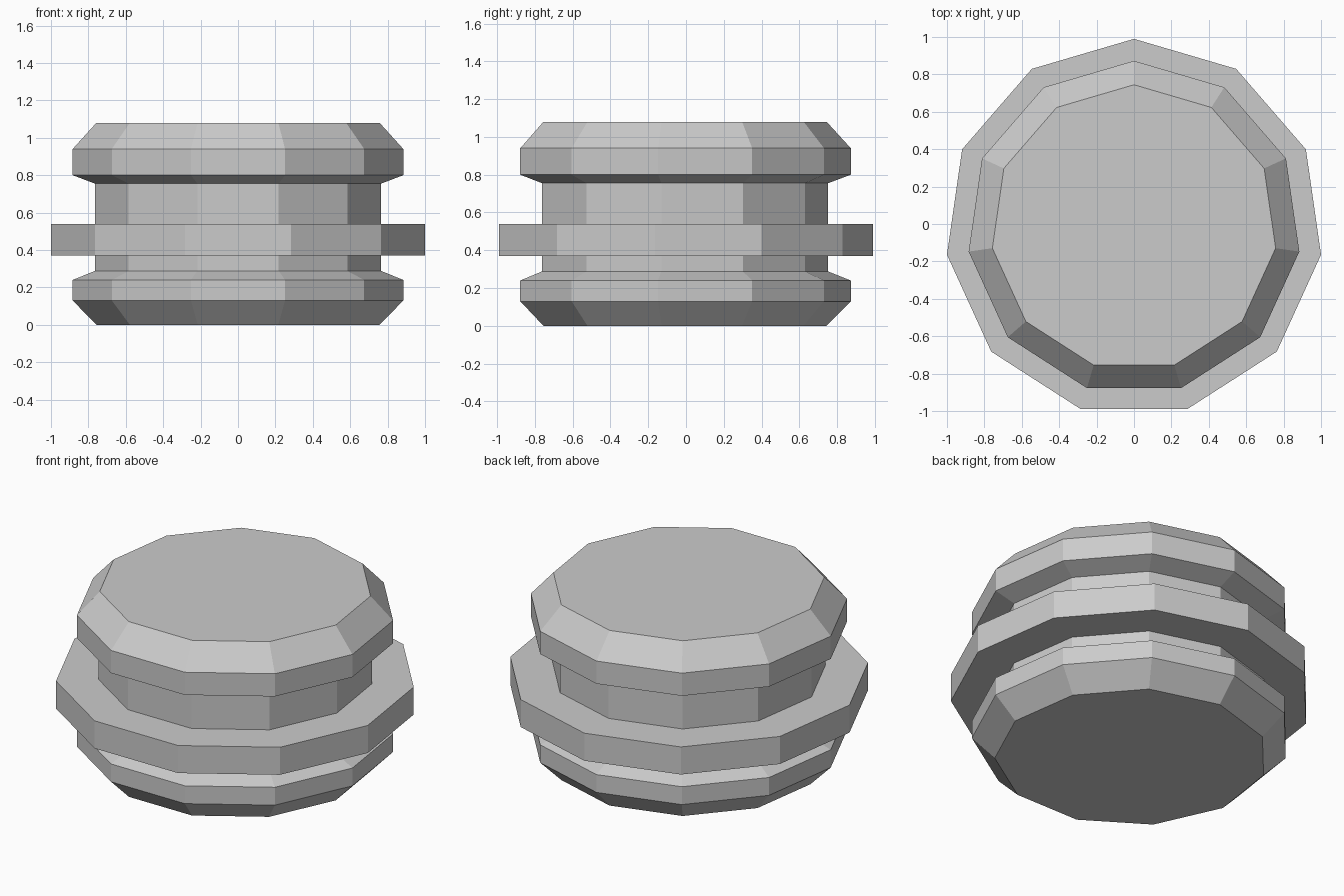
import bpy, bmesh, math

if "Cube" in bpy.data.objects:
    bpy.data.objects.remove(bpy.data.objects["Cube"])

SIDES = 11
Y_SHIFT = -0.0205  # centres the odd-sided outline on y = 0

# Radius and height, from the base up to the top
PROFILE = [
    (0.765, 0.0), (0.893, 0.13), (0.893, 0.24),      # lower rim
    (0.773, 0.288), (0.773, 0.37),                   # lower neck
    (1.0103, 0.37), (1.0103, 0.54),                  # wide flange
    (0.773, 0.54), (0.773, 0.755),                   # upper neck
    (0.893, 0.80), (0.893, 0.94), (0.765, 1.08),     # upper rim
]


def lathe(name, profile):
    bm = bmesh.new()
    rings = []
    for r, z in profile:
        angles = [math.pi / 2 + 2 * math.pi * i / SIDES for i in range(SIDES)]
        rings.append([bm.verts.new((r * math.cos(a), r * math.sin(a) + Y_SHIFT, z))
                      for a in angles])
    for low, high in zip(rings, rings[1:]):
        for i in range(SIDES):
            j = (i + 1) % SIDES
            bm.faces.new((low[i], low[j], high[j], high[i]))
    bm.faces.new(rings[0][::-1])
    bm.faces.new(rings[-1])
    mesh = bpy.data.meshes.new(name)
    bm.to_mesh(mesh)
    bm.free()
    obj = bpy.data.objects.new(name, mesh)
    bpy.context.collection.objects.link(obj)
    return obj


# Grooved, flanged drum with flat facets
lathe("flanged_drum", PROFILE)
